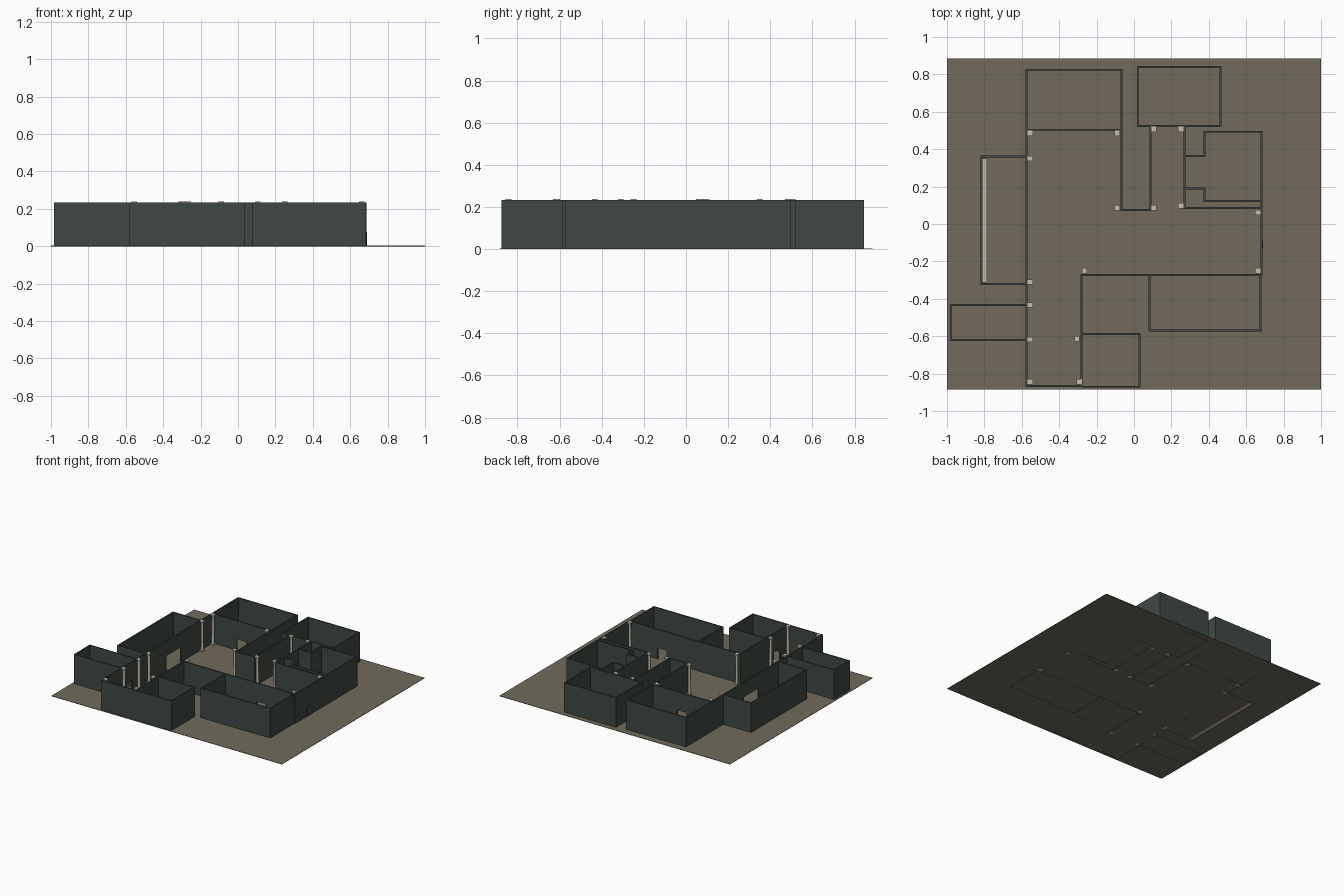
import bpy
import bmesh
from mathutils import Matrix, Vector

cube = bpy.data.objects.get("Cube")
if cube:
    bpy.data.objects.remove(cube, do_unlink=True)

HEIGHT = 0.234
THICK = 0.01
FLOOR = 0.003


def material(name, rgb):
    mat = bpy.data.materials.new(name)
    mat.use_nodes = True
    color = (*rgb, 1)
    mat.diffuse_color = color
    mat.node_tree.nodes["Principled BSDF"].inputs["Base Color"].default_value = color
    return mat


earth = material("packed earth", (0.165, 0.145, 0.105))
wall_green = material("dark green wall", (0.05, 0.066, 0.057))
limestone = material("pale limestone", (0.58, 0.51, 0.41))


def add_box(bm, low, high):
    low, high = Vector(low), Vector(high)
    mat = Matrix.Translation((low + high) / 2) @ Matrix.Diagonal((*(high - low), 1))
    bmesh.ops.create_cube(bm, size=1, matrix=mat)


def finish(name, bm, mat):
    mesh = bpy.data.meshes.new(name)
    bm.to_mesh(mesh)
    bm.free()
    mesh.materials.append(mat)
    obj = bpy.data.objects.new(name, mesh)
    bpy.context.collection.objects.link(obj)
    return obj


def add_wall(bm, axis, at, start, end, door=None):
    """Wall along x or y; door is (centre, width, height)."""
    def piece(a, b, z0, z1):
        h = THICK / 2
        if axis == "x":
            add_box(bm, (a, at - h, z0), (b, at + h, z1))
        else:
            add_box(bm, (at - h, a, z0), (at + h, b, z1))

    start, end = start - THICK / 2, end + THICK / 2
    if door is None:
        piece(start, end, 0, HEIGHT)
        return
    centre, width, top = door
    left, right = centre - width / 2, centre + width / 2
    piece(start, left, 0, HEIGHT)
    piece(right, end, 0, HEIGHT)
    piece(left, right, top, HEIGHT)


def build_walls(name, walls):
    bm = bmesh.new()
    for wall in walls:
        add_wall(bm, *wall)
    finish(name, bm, wall_green)


# Ground slab
bm = bmesh.new()
add_box(bm, (-1, -0.885, 0), (1, 0.885, FLOOR))
finish("ground", bm, earth)

# Main hall and its corridor
build_walls("hall_walls", [
    ("y", -0.575, -0.43, 0.504, (0.02, 0.18, 0.12)),
    ("y", -0.575, -0.866, -0.43, (-0.527, 0.07, 0.09)),
    ("x", -0.866, -0.575, -0.28),
    ("y", -0.28, -0.866, -0.273, (-0.72, 0.08, 0.09)),
    ("x", -0.273, -0.28, 0.682, (0.395, 0.08, 0.09)),
    ("y", 0.682, -0.273, 0.493),
])
build_walls("corridor_walls", [
    ("y", -0.067, 0.075, 0.504),
    ("x", 0.075, -0.067, 0.088),
    ("y", 0.088, 0.075, 0.523),
])

# Rooms around the hall
build_walls("back_right_room", [
    ("x", 0.825, -0.575, -0.067),
    ("y", -0.575, 0.504, 0.825),
    ("y", -0.067, 0.504, 0.825),
    ("x", 0.504, -0.575, -0.067, (-0.32, 0.08, 0.09)),
])
build_walls("back_left_room", [
    ("x", 0.84, 0.02, 0.463),
    ("y", 0.02, 0.523, 0.84),
    ("y", 0.463, 0.523, 0.84),
    ("x", 0.523, 0.02, 0.463, (0.18, 0.07, 0.09)),
])
build_walls("left_room", [
    ("x", 0.493, 0.377, 0.682),
    ("y", 0.377, 0.364, 0.493),
    ("x", 0.364, 0.27, 0.377),
    ("y", 0.27, 0.085, 0.523, (0.28, 0.08, 0.09)),
    ("x", 0.19, 0.27, 0.377),
    ("y", 0.377, 0.123, 0.19),
    ("x", 0.123, 0.377, 0.682),
    ("x", 0.085, 0.27, 0.682),
])
build_walls("front_left_room", [
    ("y", 0.083, -0.57, -0.273),
    ("y", 0.677, -0.57, -0.273),
    ("x", -0.57, 0.083, 0.677),
])
build_walls("front_middle_room", [
    ("x", -0.588, -0.277, 0.03),
    ("y", 0.03, -0.87, -0.588),
    ("x", -0.87, -0.277, 0.03),
])
build_walls("right_alcove", [
    ("x", 0.36, -0.815, -0.575),
    ("y", -0.815, -0.32, 0.36),
    ("x", -0.32, -0.815, -0.575),
])
build_walls("front_right_room", [
    ("x", -0.433, -0.98, -0.575),
    ("y", -0.98, -0.62, -0.433),
    ("x", -0.62, -0.98, -0.575),
])

# Small door on the outside of the left wall
bm = bmesh.new()
add_box(bm, (0.686, -0.13, 0), (0.69, -0.09, 0.075))
finish("side_door", bm, wall_green)

# Low stone ledge along the alcove
bm = bmesh.new()
add_box(bm, (-0.81, -0.312, 0), (-0.785, 0.35, 0.012))
finish("alcove_ledge", bm, limestone)

# Columns with square bases and caps
COLUMNS = [
    (-0.555, 0.485), (-0.09, 0.485), (-0.555, 0.35), (-0.09, 0.087),
    (0.107, 0.507), (0.25, 0.507), (0.107, 0.087), (0.25, 0.097),
    (0.662, 0.062), (0.662, -0.25), (-0.265, -0.25), (-0.555, -0.31),
    (-0.555, -0.433), (-0.555, -0.618), (-0.305, -0.613),
    (-0.555, -0.843), (-0.293, -0.843),
]
for number, (x, y) in enumerate(COLUMNS, 1):
    bm = bmesh.new()
    r = 0.014
    add_box(bm, (x - r, y - r, 0), (x + r, y + r, 0.01))
    add_box(bm, (x - r, y - r, 0.228), (x + r, y + r, 0.238))
    bmesh.ops.create_cone(bm, cap_ends=True, segments=16, radius1=0.011, radius2=0.01,
                          depth=0.22, matrix=Matrix.Translation((x, y, 0.119)))
    for face in bm.faces:
        face.smooth = len(face.verts) == 4 and abs(face.normal.z) < 0.5 and face.calc_area() > 0.0006
    obj = finish(f"column_{number}", bm, limestone)
